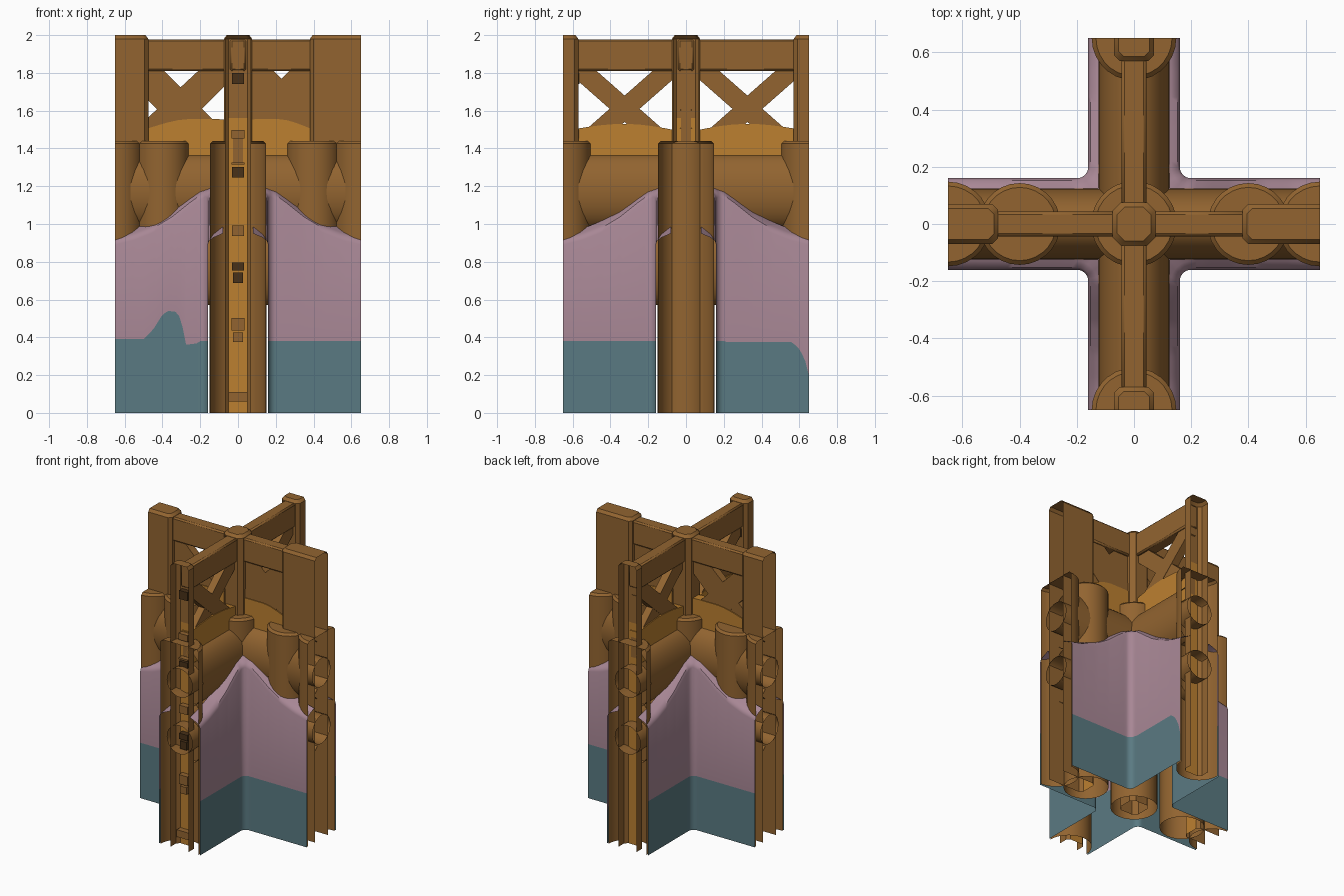
import bpy, math
from mathutils import Matrix

if "Cube" in bpy.data.objects:
    bpy.data.objects.remove(bpy.data.objects["Cube"])


def srgb(r, g, b):
    return [((c / 255 + 0.055) / 1.055) ** 2.4 for c in (r, g, b)] + [1]


def material(name, *rgb):
    m = bpy.data.materials.new(name)
    m.diffuse_color = srgb(*rgb)
    m.use_nodes = True
    m.node_tree.nodes["Principled BSDF"].inputs["Base Color"].default_value = m.diffuse_color
    return m


BROWN = material("brown wood", 146, 100, 48)
ORANGE = material("orange wood", 188, 128, 48)
DARK = material("dark wood", 72, 49, 24)
PINK = material("dusty pink", 168, 135, 149)
TEAL = material("teal", 90, 122, 130)
END = 0.65


def make(name, verts, faces, mats, ids=None, angle=0):
    """Mesh object turned about z, shaded smooth by angle."""
    me = bpy.data.meshes.new(name)
    me.from_pydata([tuple(v) for v in verts], [], faces)
    for m in mats:
        me.materials.append(m)
    if ids:
        for p, i in zip(me.polygons, ids):
            p.material_index = i
    me.transform(Matrix.Rotation(math.radians(angle), 4, 'Z'))
    ob = bpy.data.objects.new(name, me)
    bpy.context.collection.objects.link(ob)
    bpy.ops.object.select_all(action='DESELECT')
    ob.select_set(True)
    bpy.context.view_layer.objects.active = ob
    bpy.ops.object.shade_smooth_by_angle(angle=math.radians(35))
    return ob


def loft(name, rings, mats, closed=True, cap=True, rule=None, angle=0, flip=False):
    """Join equal rings of points; rule(ring, column) gives the material."""
    n = len(rings[0])
    verts = [p for r in rings for p in r]
    faces, ids = [], []
    for r in range(len(rings) - 1):
        for c in range(n if closed else n - 1):
            d = (c + 1) % n
            f = [r * n + c, r * n + d, (r + 1) * n + d, (r + 1) * n + c]
            faces.append(f[::-1] if flip else f)
            ids.append(rule(r, c) if rule else 0)
    if cap:
        faces.append(list(range((len(rings) - 1) * n, len(rings) * n)))
        ids.append(0)
    return make(name, verts, faces, mats, ids, angle)


def box(name, x0, x1, y0, y1, z0, z1, mat, angle=0):
    ring = [(x0, y0), (x1, y0), (x1, y1), (x0, y1)]
    v = [(x, y, z) for z in (z0, z1) for x, y in ring]
    f = [(3, 2, 1, 0), (4, 5, 6, 7)] + [(i, (i + 1) % 4, (i + 1) % 4 + 4, i + 4) for i in range(4)]
    return make(name, v, f, [mat], None, angle)


def plate(name, outline, depth, mats, angle=0, ids=None):
    """Upright plate from an (along, height) outline."""
    n = len(outline)
    v = [(x, y, z) for y in (-depth, depth) for x, z in outline]
    f = [list(range(n)), list(range(2 * n - 1, n - 1, -1))]
    f += [(i + n, (i + 1) % n + n, (i + 1) % n, i) for i in range(n)]
    return make(name, v, f, mats, ids, angle)


def log(name, x, r, top, angle=0, half=False):
    """Standing log; half logs are open shells cut at the arm end."""
    rings = []
    for z, rr in ((0, r), (top - 0.015, r), (top, r - 0.015)):
        steps = 14 if half else 28
        span = math.pi if half else 2 * math.pi
        rings.append([(x + rr * math.cos(math.pi / 2 + span * i / steps),
                       rr * math.sin(math.pi / 2 + span * i / steps), z)
                      for i in range(steps + (1 if half else 0))])
    loft(name, rings, [BROWN], closed=not half, angle=angle)


def lerp(table, t):
    if t <= table[0][0]:
        return table[0][1]
    for (a, u), (b, v) in zip(table, table[1:]):
        if t <= b:
            return u + (v - u) * (t - a) / (b - a)
    return table[-1][1]


# Walls: four L-shaped skins, teal below and pink above with a swelling top
TOP = [(.16, 1.18), (.2, 1.16), (.25, 1.125), (.35, 1.045), (.45, .985), (.55, .945), (.65, .92)]
BUMP = [(.2, .37), (.28, .36), (.3, .5), (.33, .535), (.37, .54), (.4, .52), (.45, .44), (.5, .39), (.65, .39)]
DIP = [(.56, .375), (.6, .34), (.63, .28), (.65, .2)]
steps = [END - (END - 0.2) * i / 24 for i in range(24)]
path = [(0.16, t, -1, 0) for t in steps]
for i in range(9):
    a = math.pi + math.pi / 2 * i / 8
    path.append((0.2 + 0.04 * math.cos(a), 0.2 + 0.04 * math.sin(a), math.cos(a), math.sin(a)))
path += [(t, 0.16, 0, -1) for t in reversed(steps)]
for sx in (-1, 1):
    for sy in (-1, 1):
        rings = [[] for _ in range(6)]
        for x, y, nx, ny in path:
            t = max(x, y)
            top, split = lerp(TOP, t), 0.38
            if sx < 0 and sy < 0 and x > 0.2:
                split = lerp(BUMP, x)
            if sx > 0 and sy > 0 and y > 0.2:
                split = lerp(DIP, y)
            section = [(0, 0), (0, split), (0, top - 0.03), (0.008, top - 0.008),
                       (0.03, top + 0.008), (0.08, top + 0.03)]
            for ring, (d, z) in zip(rings, section):
                ring.append((sx * (x + nx * d), sy * (y + ny * d), z))
        loft("wall_skin", rings, [PINK, TEAL], closed=False, cap=False,
             rule=lambda r, c: 1 if r == 0 else 0, flip=sx * sy > 0)

# Lying logs, crossing at the centre, with round tube ends
for angle in (0, 90):
    for zc in (0.77, 1.17):
        rings = [[(x, 0.125 * math.cos(math.tau * i / 32), zc + 0.2 * math.sin(math.tau * i / 32))
                  for i in range(32)] for x in (-0.57, 0.57)]
        loft("lying_log", rings, [BROWN], cap=False, angle=angle)
        for turn in (0, 180):
            rings = [[(x, 0.1 * math.cos(math.tau * i / 24), zc + 0.1 * math.sin(math.tau * i / 24))
                      for i in range(24)] for x in (0.54, END)]
            loft("tube_end", rings, [BROWN], cap=False, angle=angle + turn)

# Standing logs
log("centre_log", 0, 0.15, 1.44)
for angle in (0, 180):
    log("inner_log", 0.4, 0.143, 1.44, angle)

# Centre post: chamfered square
rings = []
for z, w in ((0, .075), (1.98, .075), (2.0, .06)):
    c = w - 0.028
    rings.append([(w, -c, z), (w, c, z), (c, w, z), (-c, w, z), (-w, c, z), (-w, -c, z), (-c, -w, z), (c, -w, z)])
loft("centre_post", rings, [BROWN])

# Arms: angle, inner face of end post, brace centre, brace half height, slope
ARMS = [(0, .38, .23, .16, 1.0), (180, .475, .31, .12, 1.0), (90, .57, .325, .07, .88), (270, .57, .325, .07, .88)]
for angle, a, mid, hv, slope in ARMS:
    log("end_log", END, 0.148, 1.44, angle, half=True)

    # End post: open shell, its inner face orange below the rail
    rings = []
    for z, d in ((0, 0), (1.56, 0), (1.98, 0), (2.0, .015)):
        w, s, c = 0.07 - d, a + d, 0.02
        rings.append([(END, w, z), (s + c, w, z), (s, w - c, z), (s, c - w, z), (s + c, -w, z), (END, -w, z)])
    loft("end_post", rings, [BROWN, ORANGE], closed=False, angle=angle,
         rule=lambda r, c: 1 if r == 0 and c == 2 else 0)

    # Top beam with softened edges
    beam = box("top_beam", 0.05, a + 0.01, -0.043, 0.043, 1.81, 1.978, BROWN, angle)
    bev = beam.modifiers.new("soft_edges", 'BEVEL')
    bev.width = 0.01

    # Crossed braces between the posts
    s0, s1 = 0.05, a + 0.005
    for sign in (1, -1):
        z0 = 1.61 + sign * slope * (s0 - mid)
        z1 = 1.61 + sign * slope * (s1 - mid)
        top = 1.96
        plate("cross_brace", [(s0, z0 - hv), (s1, z1 - hv), (s1, min(z1 + hv, top)), (s0, min(z0 + hv, top))],
              0.028 if sign > 0 else 0.026, [BROWN], angle)

    # Orange infill panel with an arched top
    inner = 1.55 if angle in (0, 180) else 1.495
    outline = [(s0, 1.28), (s1, 1.28)]
    for i in range(9):
        f = i / 8
        x = s1 + (s0 - s1) * f
        z = 1.505 + (inner - 1.505) * f + 0.03 * math.sin(math.pi * f)
        outline.append((x, min(z, 1.555)))
    plate("infill_panel", outline, 0.033, [ORANGE], angle)

# Small pegs inside the front post
for z, h, w, mat in ((1.77, .06, .032, DARK), (1.475, .045, .035, BROWN), (1.32, .012, .035, BROWN),
                     (1.275, .055, .032, DARK), (.965, .055, .032, BROWN), (.775, .04, .032, DARK),
                     (.715, .055, .026, DARK), (.47, .065, .034, BROWN), (.4, .05, .026, BROWN),
                     (.085, .05, .05, BROWN)):
    box("peg", -w, w, -0.61, -0.565, z - h / 2, z + h / 2, mat)
